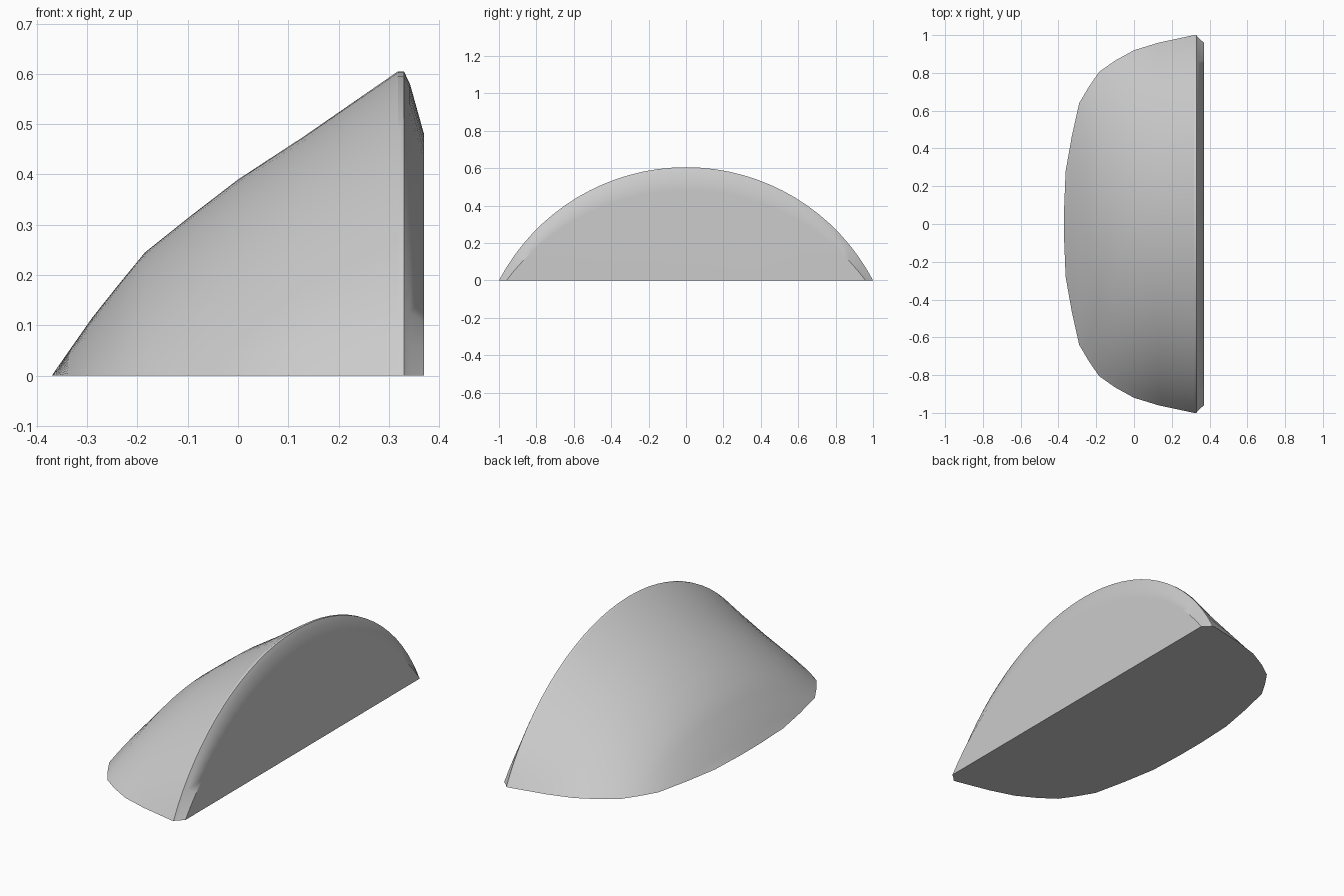
import bpy
import bmesh
import math

cube = bpy.data.objects.get("Cube")
if cube:
    bpy.data.objects.remove(cube, do_unlink=True)

# Single plain grey
grey = bpy.data.materials.new("light grey")
grey.use_nodes = True
colour = (0.6, 0.6, 0.6, 1)
grey.diffuse_color = colour
grey.node_tree.nodes["Principled BSDF"].inputs["Base Color"].default_value = colour

# Arched sections along x: (x, half width, height)
SECTIONS = [
    (-0.37, 0.08, 0.0), (-0.362, 0.28, 0.012), (-0.33, 0.46, 0.058),
    (-0.29, 0.64, 0.115), (-0.24, 0.725, 0.178), (-0.185, 0.805, 0.245),
    (-0.1, 0.865, 0.313), (0.0, 0.92, 0.39), (0.13, 0.96, 0.475),
    (0.318, 1.0, 0.605), (0.33, 1.0, 0.605), (0.342, 0.985, 0.58),
    (0.37, 0.96, 0.48),
]
STEPS = 32


def arch(x, width, height):
    """Circular arc standing on the ground, from -y to +y."""
    half = 2 * math.atan2(height, width)
    points = []
    for i in range(STEPS + 1):
        t = 2 * i / STEPS - 1
        if height < 0.001:
            points.append((x, t * width, 0))
            continue
        radius = width / math.sin(half)
        a = t * half
        z = radius * (math.cos(a) - math.cos(half))
        points.append((x, radius * math.sin(a), max(z, 0)))
    return points


# Half-dome shell, lofted through the arches, with flat face and base
bm = bmesh.new()
rows = [[bm.verts.new(p) for p in arch(*s)] for s in SECTIONS]
for a, b in zip(rows, rows[1:]):
    for i in range(STEPS):
        bm.faces.new((a[i], b[i], b[i + 1], a[i + 1]))
bm.faces.new(rows[-1])
bm.faces.new([r[0] for r in rows] + [r[-1] for r in reversed(rows)]
             + rows[0][-2:0:-1])
bmesh.ops.recalc_face_normals(bm, faces=bm.faces)
mesh = bpy.data.meshes.new("half_dome")
bm.to_mesh(mesh)
bm.free()
mesh.materials.append(grey)

dome = bpy.data.objects.new("half_dome", mesh)
bpy.context.collection.objects.link(dome)
bpy.context.view_layer.objects.active = dome
dome.select_set(True)
bpy.ops.object.shade_smooth_by_angle(angle=math.radians(30))

# Keep the big flat faces evenly shaded
weighted = dome.modifiers.new("even_shading", "WEIGHTED_NORMAL")
weighted.keep_sharp = True
